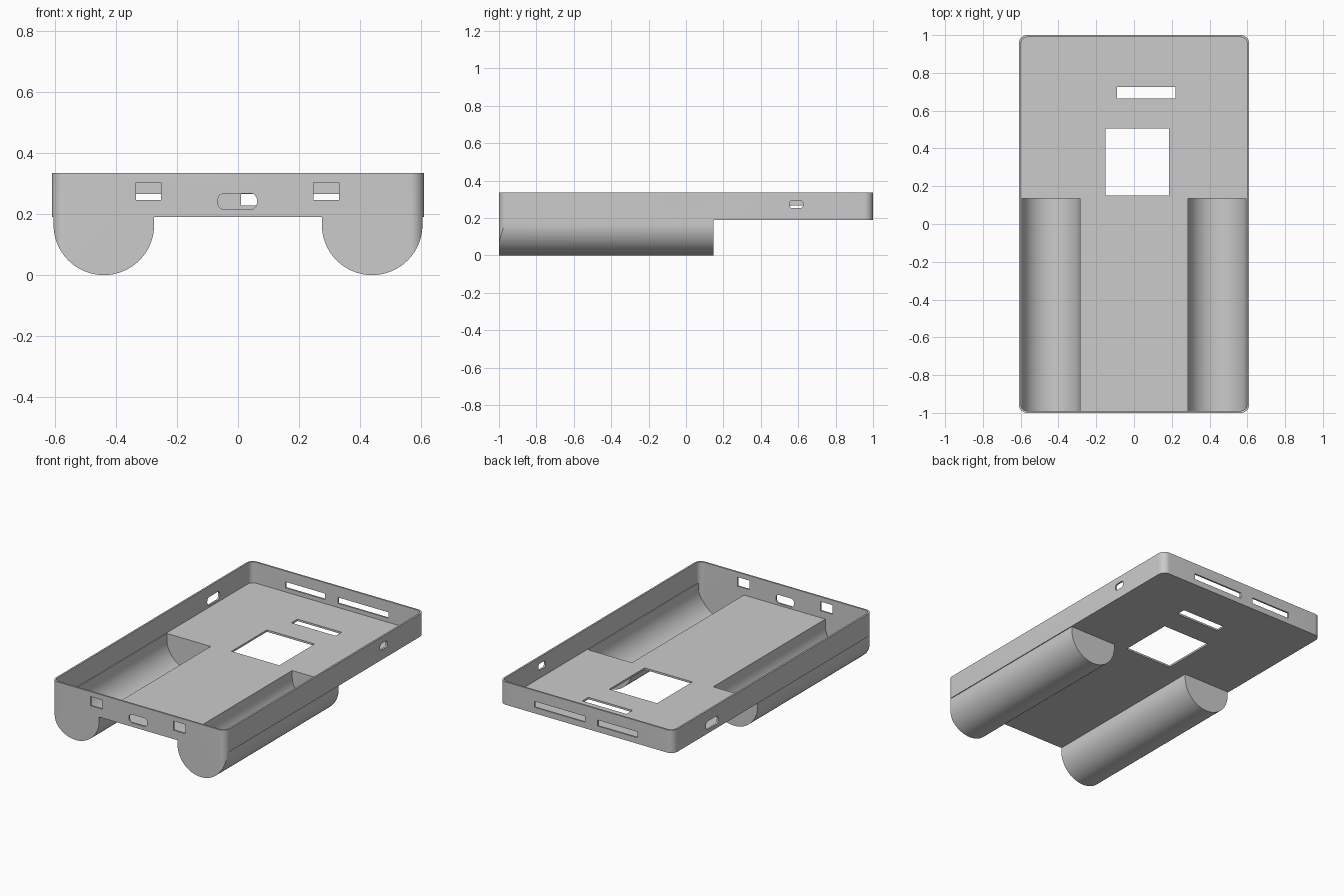
import bpy, bmesh, math
from mathutils import Vector

if "Cube" in bpy.data.objects:
    bpy.data.objects.remove(bpy.data.objects["Cube"], do_unlink=True)

HALF_X, HALF_Y, TOP, FLOOR, WALL = 0.61, 1.0, 0.335, 0.19, 0.011
CRADLE_X, CRADLE_R, CRADLE_END = 0.44, 0.165, 0.146

grey = bpy.data.materials.new("light_grey")
grey.use_nodes = True
colour = (0.6, 0.6, 0.6, 1)
grey.diffuse_color = colour
grey.node_tree.nodes["Principled BSDF"].inputs["Base Color"].default_value = colour


def rounded(u0, u1, v0, v1, r=0.0, steps=10):
    """Outline of a rectangle with optional rounded corners."""
    if r == 0:
        return [(u0, v0), (u1, v0), (u1, v1), (u0, v1)]
    points = []
    corners = [(u1 - r, v1 - r), (u0 + r, v1 - r), (u0 + r, v0 + r), (u1 - r, v0 + r)]
    for k, (cu, cv) in enumerate(corners):
        for i in range(steps + 1):
            a = math.pi / 2 * (k + i / steps)
            points.append((cu + r * math.cos(a), cv + r * math.sin(a)))
    return points


def prism(name, outline, axis, lo, hi):
    """Extrude an outline along x, y or z."""
    place = {"x": lambda u, v, w: (w, u, v),
             "y": lambda u, v, w: (u, w, v),
             "z": lambda u, v, w: (u, v, w)}[axis]
    bm = bmesh.new()
    face = bm.faces.new([bm.verts.new(place(u, v, lo)) for u, v in outline])
    moved = bmesh.ops.extrude_face_region(bm, geom=[face])["geom"]
    shift = Vector(place(0, 0, hi - lo))
    bmesh.ops.translate(bm, vec=shift, verts=[g for g in moved if isinstance(g, bmesh.types.BMVert)])
    bmesh.ops.recalc_face_normals(bm, faces=bm.faces)
    mesh = bpy.data.meshes.new(name)
    bm.to_mesh(mesh)
    bm.free()
    mesh.materials.append(grey)
    obj = bpy.data.objects.new(name, mesh)
    bpy.context.collection.objects.link(obj)
    return obj


def combine(target, tool, operation):
    """Apply a boolean and drop the tool."""
    mod = target.modifiers.new("bool", "BOOLEAN")
    mod.operation, mod.solver, mod.object = operation, "EXACT", tool
    bpy.context.view_layer.objects.active = target
    bpy.ops.object.modifier_apply(modifier=mod.name)
    bpy.data.objects.remove(tool, do_unlink=True)


def tray_solid(name, inset, base, ceiling):
    """Rounded tray with two round-bottomed cradles, shrunk by inset."""
    solid = prism(name, rounded(-1, 1, base, 0.6), "y", -1.5, 1.5)
    r = CRADLE_R - inset
    for side in (-1, 1):
        cx = side * CRADLE_X
        arc = [(cx + r * math.cos(a), CRADLE_R + r * math.sin(a))
               for a in (math.pi * (1 + i / 48) for i in range(49))]
        outline = arc + [(cx + r, 0.3), (cx - r, 0.3)]
        combine(solid, prism("cradle", outline, "y", -1.2, CRADLE_END - inset), "UNION")
    x, y = HALF_X - inset, HALF_Y - inset
    column = prism("footprint", rounded(-x, x, -y, y, 0.045 - inset), "z", -0.1, ceiling)
    combine(solid, column, "INTERSECT")
    return solid


# Hollow shell
case = tray_solid("case_tray", 0, FLOOR, TOP)
combine(case, tray_solid("cavity", WALL, FLOOR + 0.012, 0.45), "DIFFERENCE")

# Openings: outline, axis, range along the axis
openings = [
    # floor window and slot
    (rounded(-0.15, 0.185, 0.15, 0.505), "z", 0.1, 0.25),
    (rounded(-0.09, 0.22, 0.665, 0.725), "z", 0.1, 0.25),
    # front windows and port
    (rounded(-0.335, -0.252, 0.246, 0.304), "y", -1.1, -0.9),
    (rounded(0.248, 0.331, 0.246, 0.304), "y", -1.1, -0.9),
    (rounded(-0.066, 0.062, 0.215, 0.268, 0.022), "y", -1.1, -0.9),
    # back slots
    (rounded(0.01, 0.365, 0.228, 0.266), "y", 0.9, 1.1),
    (rounded(-0.36, -0.08, 0.228, 0.266), "y", 0.9, 1.1),
    # side ports
    (rounded(0.555, 0.625, 0.252, 0.294, 0.015), "x", 0.5, 0.7),
    (rounded(0.547, 0.673, 0.215, 0.267, 0.022), "x", -0.7, -0.5),
]
for outline, axis, lo, hi in openings:
    combine(case, prism("opening", outline, axis, lo, hi), "DIFFERENCE")

bpy.ops.object.select_all(action="DESELECT")
case.select_set(True)
bpy.context.view_layer.objects.active = case
bpy.ops.object.shade_smooth_by_angle(angle=math.radians(30))
